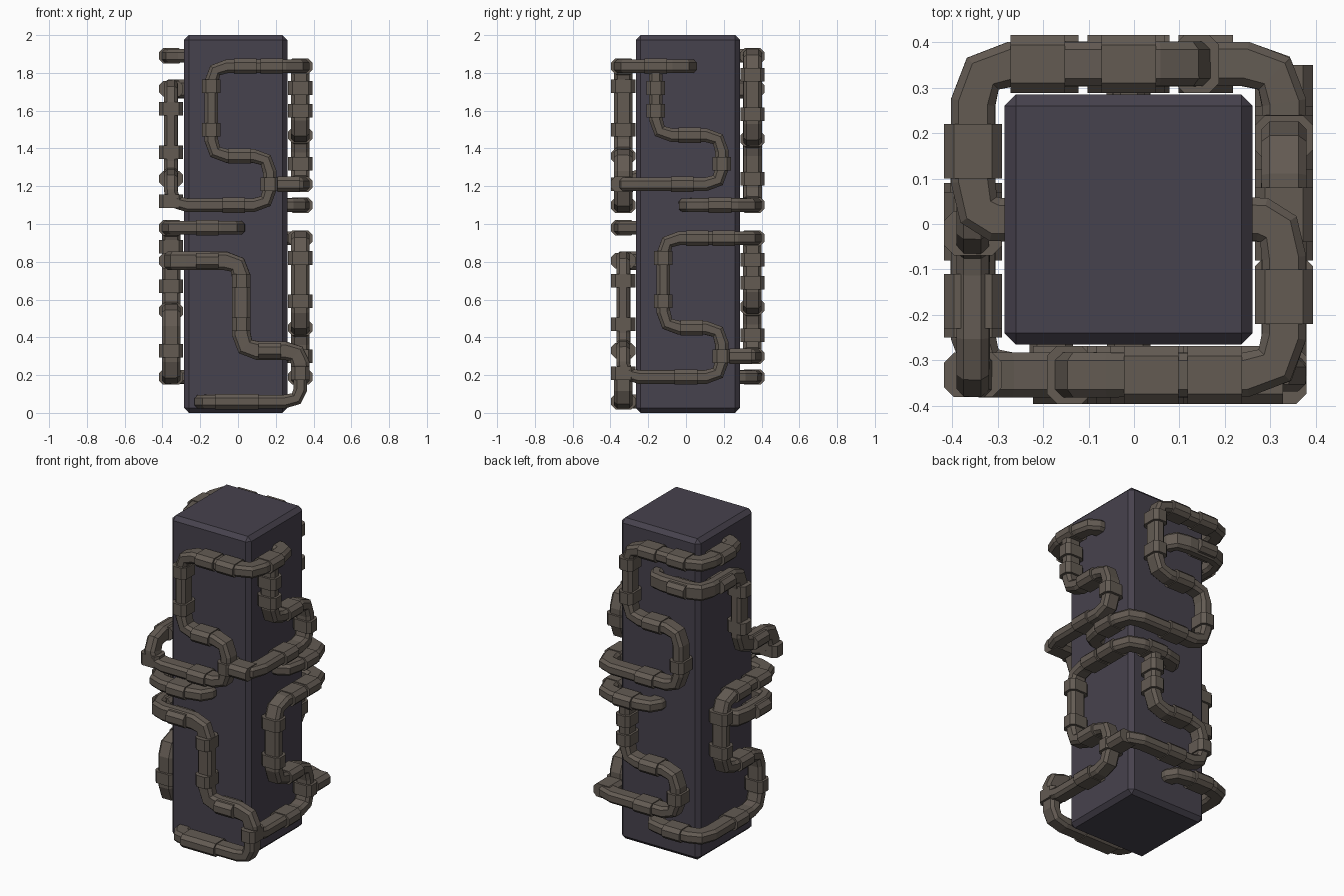
import bpy, bmesh
from mathutils import Vector

cube = bpy.data.objects.get("Cube")
if cube:
    bpy.data.objects.remove(cube)

CENTRE = Vector((-0.012, 0.01, 0))
D = 0.342            # pipe axis distance from the tower axis
FACES = "FRBL"       # front, +x side, back, -x side


def material(name, rgb):
    m = bpy.data.materials.new(name)
    m.use_nodes = True
    m.diffuse_color = (*rgb, 1)
    m.node_tree.nodes["Principled BSDF"].inputs["Base Color"].default_value = (*rgb, 1)
    return m


def finish(bm, name, mat):
    bmesh.ops.recalc_face_normals(bm, faces=bm.faces)
    me = bpy.data.meshes.new(name)
    bm.to_mesh(me)
    bm.free()
    me.materials.append(mat)
    ob = bpy.data.objects.new(name, me)
    bpy.context.collection.objects.link(ob)
    return ob


def place(face, turn, u, z, d=D):
    """Point on a tower face: u along the face, d out from the axis."""
    k = (FACES.index(face) + turn) % 4
    x, y = ((u, -d), (d, u), (-u, d), (-d, -u))[k]
    return CENTRE + Vector((x, y, z))


def normal(face, turn):
    return place(face, turn, 0, 0, 1) - CENTRE


def section(c, out, side, depth, width, cut):
    """Chamfered rectangle around c."""
    pts = []
    for so, ss in ((1, 1), (-1, 1), (-1, -1), (1, -1)):
        a = c + out * so * depth + side * ss * (width - cut)
        b = c + out * so * (depth - cut) + side * ss * width
        pts += [a, b] if so * ss > 0 else [b, a]
    return pts


def skin(bm, rings):
    rings = [[bm.verts.new(p) for p in r] for r in rings]
    n = len(rings[0])
    for a, b in zip(rings, rings[1:]):
        for i in range(n):
            bm.faces.new((a[i], a[(i + 1) % n], b[(i + 1) % n], b[i]))
    bm.faces.new(rings[0])
    bm.faces.new(rings[-1])


def rounded(pts, radius=0.085):
    """Replace every corner by a short faceted bend."""
    out = [pts[0]]
    for a, p, b in zip(pts, pts[1:], pts[2:]):
        r1 = min(radius, (a - p).length * 0.48)
        r2 = min(radius, (b - p).length * 0.48)
        s, e = p + (a - p).normalized() * r1, p + (b - p).normalized() * r2
        for t in (0, 0.5, 1):
            out.append(s * (1 - t) ** 2 + p * 2 * t * (1 - t) + e * t * t)
    return out + [pts[-1]]


def pipe(bm, route, turn, lift, start_stub, end_stub):
    pts = [place(f, turn, u, z + lift) for f, u, z in route]
    n = normal(route[0][0], turn)
    out = n
    if start_stub:
        f, u, z = route[0]
        out = -(pts[1] - pts[0]).normalized()
        pts.insert(0, place(f, turn, u, z + lift, 0.24))
    if end_stub:
        f, u, z = route[-1]
        pts.append(place(f, turn, u, z + lift, 0.24))
    pts = rounded(pts)
    segs = [(b - a).normalized() for a, b in zip(pts, pts[1:])]
    tans = [segs[0]] + [(a + b).normalized() for a, b in zip(segs, segs[1:])] + [segs[-1]]
    rings, last = [], tans[0]
    for p, t in zip(pts, tans):
        out = last.rotation_difference(t) @ out
        last = t
        rings.append(section(p, out, t.cross(out), 0.049, 0.036, 0.017))
    skin(bm, rings)


def coupling(bm, face, u, z, upright, turn, lift):
    c = place(face, turn, u, z + lift)
    out = normal(face, turn)
    axis = Vector((0, 0, 1)) if upright else Vector((0, 0, 1)).cross(out)
    half = 0.036 if upright else 0.06
    wide = 0.049 if upright else 0.041
    skin(bm, [section(c + axis * s * half, out, axis.cross(out), 0.064, wide, 0.022)
              for s in (-1, 1)])


stone = material("dark violet slate", (0.062, 0.054, 0.074))
metal = material("dull brown metal", (0.125, 0.104, 0.086))

# Tower block
bm = bmesh.new()
bmesh.ops.create_cube(bm, size=1)
for v in bm.verts:
    v.co = Vector((v.co.x * 0.546, v.co.y * 0.55, v.co.z * 2 + 1)) + CENTRE
bmesh.ops.bevel(bm, geom=bm.edges[:], offset=0.025, segments=1, affect='EDGES')
finish(bm, "tower_block", stone)

# Pipe routes: (points, starts in wall, ends in wall)
ROUTES = [
    ([("R", 0.0, 1.835), ("F", D, 1.835), ("F", -0.13, 1.835), ("F", -0.13, 1.36),
      ("F", 0.18, 1.36), ("F", 0.18, 1.1), ("F", -D, 1.1), ("L", D, 1.24),
      ("L", 0.03, 1.24), ("L", 0.03, 1.715), ("L", -D, 1.715), ("B", 0.0, 1.715)], True, True),
    ([("R", -0.17, 1.835), ("R", -0.17, 1.47), ("R", 0.18, 1.47), ("R", 0.18, 1.21),
      ("R", -D, 1.21), ("F", 0.18, 1.21)], False, False),
    ([("L", 0.0, 1.89), ("B", D, 1.89), ("B", -0.15, 1.89), ("B", -0.15, 1.45),
      ("B", 0.2, 1.45), ("B", 0.2, 1.1), ("B", -D, 1.1), ("R", 0.0, 1.1)], True, True),
]
TAIL = ([("L", D, 1.1), ("L", D, 0.97), ("L", -0.17, 0.97)], False, True)

# Couplings: face, position, height, upright or not
COUPLINGS = [
    ("F", 0.05, 1.835, 0), ("F", 0.19, 1.835, 0), ("F", -0.13, 1.73, 1), ("F", -0.13, 1.5, 1),
    ("F", 0.02, 1.36, 0), ("F", 0.18, 1.21, 1), ("F", 0.28, 1.21, 0), ("F", -0.01, 1.1, 0),
    ("R", -0.17, 1.835, 0), ("R", -0.17, 1.72, 1), ("R", -0.17, 1.6, 1), ("R", 0.01, 1.47, 0),
    ("R", 0.18, 1.32, 1), ("R", -0.03, 1.21, 0), ("R", 0.17, 1.1, 0),
    ("L", D, 1.12, 1), ("L", 0.18, 1.24, 0), ("L", 0.03, 1.61, 1), ("L", 0.03, 1.38, 1),
    ("L", -0.15, 1.715, 0), ("L", -0.15, 1.89, 0),
    ("B", 0.2, 1.89, 0), ("B", 0.0, 1.89, 0), ("B", -0.15, 1.79, 1), ("B", -0.15, 1.58, 1),
    ("B", 0.03, 1.45, 0), ("B", 0.2, 1.24, 1), ("B", -0.02, 1.1, 0), ("B", 0.2, 1.715, 0),
]

# The lower tier repeats the upper one, a quarter turn round
for tier, turn, lift in (("upper", 0, 0), ("lower", 1, -0.91)):
    bm = bmesh.new()
    for route, s, e in ROUTES + ([TAIL] if turn else []):
        pipe(bm, route, turn, lift, s, e)
    finish(bm, tier + "_pipes", metal)
    bm = bmesh.new()
    for face, u, z, upright in COUPLINGS:
        coupling(bm, face, u, z, upright, turn, lift)
    if turn:
        for u in (-0.05, 0.06):
            coupling(bm, "L", u, 0.97, 0, turn, lift)
    finish(bm, tier + "_couplings", metal)
